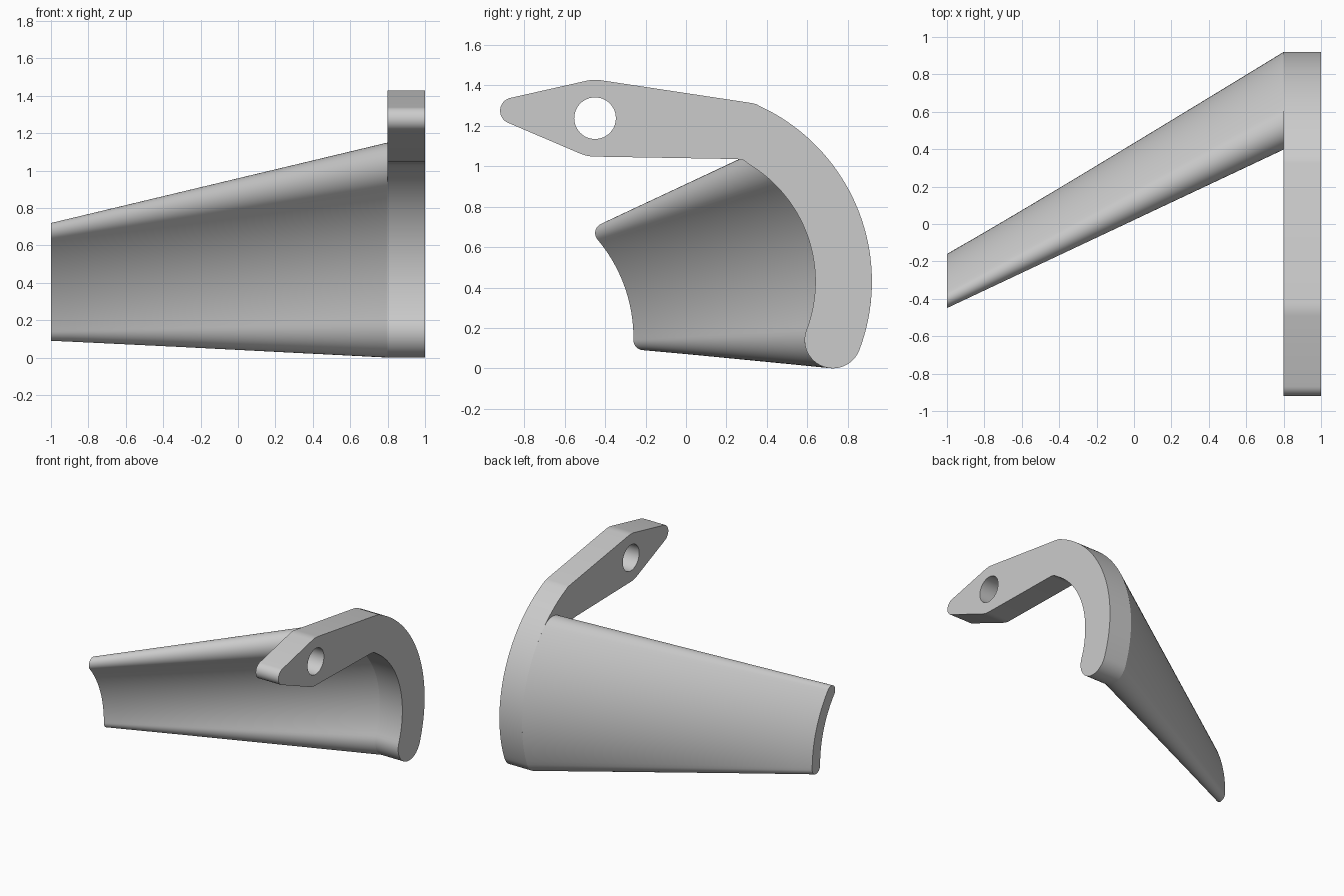
import bpy, bmesh
from math import sin, cos, radians

if "Cube" in bpy.data.objects:
    bpy.data.objects.remove(bpy.data.objects["Cube"])


def arc(c, r, a0, a1, n):
    """Points in the YZ plane along a circular arc (degrees)."""
    return [(c[0] + r * cos(radians(a0 + (a1 - a0) * i / n)),
             c[1] + r * sin(radians(a0 + (a1 - a0) * i / n))) for i in range(n + 1)]


def crescent(c, r, h, top, bottom):
    """Curved band with round ends: mid radius r, half thickness h."""
    def end(a):
        return (c[0] + r * cos(radians(a)), c[1] + r * sin(radians(a)))
    return (arc(c, r + h, top, bottom, 32)
            + arc(end(bottom), h, bottom, bottom - 180, 20)[1:-1]
            + arc(c, r - h, bottom, top, 32)
            + arc(end(top), h, top + 180, top, 20)[1:-1])


def smooth(ob):
    bpy.ops.object.select_all(action='DESELECT')
    ob.select_set(True)
    bpy.context.view_layer.objects.active = ob
    bpy.ops.object.shade_smooth_by_angle(angle=radians(30))


C, R, H = (-0.036, 0.43), 0.816, 0.14
hub, tip, low = (-0.45, 1.238), (-0.855, 1.275), -20.8
cap = (C[0] + R * cos(radians(low)), C[1] + R * sin(radians(low)))

# Hooked end plate: arm, hub and curved rim in one outline
outline = (arc(C, R + H, 65, low, 48)
           + arc(cap, H, low, low - 180, 24)[1:-1]
           + arc(C, R - H, low, 58.5, 40)
           + [(0.285, 1.03), (0.25, 1.036)]
           + arc(hub, 0.19, 269, 249, 5)
           + arc(tip, 0.065, 249, 102, 16)
           + arc(hub, 0.19, 102, 81, 5)
           + [(0.325, 1.313), (0.348, 1.307)])
hole = arc(hub, 0.103, 0, 360, 48)[:-1]
curve = bpy.data.curves.new("hook_plate", 'CURVE')
curve.dimensions = '2D'
curve.fill_mode = 'BOTH'
curve.extrude = 0.1
for pts in (outline, hole):
    s = curve.splines.new('POLY')
    s.points.add(len(pts) - 1)
    for p, (y, z) in zip(s.points, pts):
        p.co = (y, z, 0, 1)
    s.use_cyclic_u = True
plate = bpy.data.objects.new("hook_plate", curve)
bpy.context.collection.objects.link(plate)
plate.rotation_euler = (radians(90), 0, radians(90))
plate.location.x = 0.9
bpy.context.view_layer.objects.active = plate
plate.select_set(True)
bpy.ops.object.convert(target='MESH')
plate = bpy.context.object
bm = bmesh.new()
bm.from_mesh(plate.data)
bmesh.ops.remove_doubles(bm, verts=bm.verts, dist=1e-4)
bmesh.ops.recalc_face_normals(bm, faces=bm.faces)
bm.to_mesh(plate.data)
bm.free()
smooth(plate)

# Tapered curved blade lofted from the rim to the small end
big = crescent(C, R, H, 45.3, low)
small = crescent((-1.017, 0.15), 0.807, 0.05, 40.1, -0.7)
bm = bmesh.new()
steps = 16
rings = []
for k in range(steps + 1):
    t = k / steps
    rings.append([bm.verts.new((0.8 - 1.8 * t, a[0] + (b[0] - a[0]) * t, a[1] + (b[1] - a[1]) * t))
                  for a, b in zip(big, small)])
n = len(big)
for r0, r1 in zip(rings, rings[1:]):
    for i in range(n):
        bm.faces.new((r0[i], r0[(i + 1) % n], r1[(i + 1) % n], r1[i]))
bm.faces.new(rings[0])
bm.faces.new(rings[-1])
bmesh.ops.recalc_face_normals(bm, faces=bm.faces)
me = bpy.data.meshes.new("curved_blade")
bm.to_mesh(me)
bm.free()
blade = bpy.data.objects.new("curved_blade", me)
bpy.context.collection.objects.link(blade)
smooth(blade)
